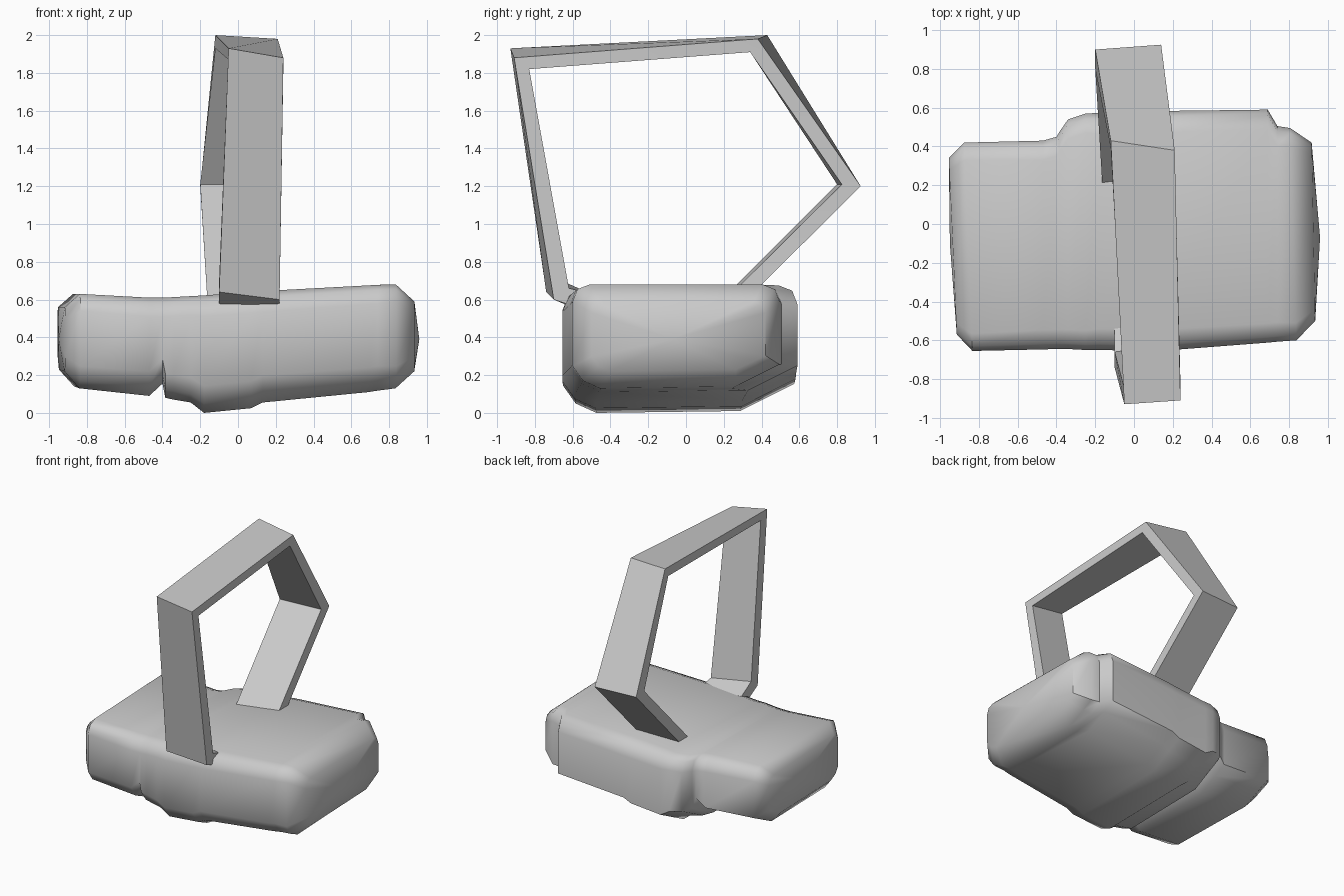
import bpy, bmesh, math

if "Cube" in bpy.data.objects:
    bpy.data.objects.remove(bpy.data.objects["Cube"])


def finish(name, bm, angle):
    bmesh.ops.recalc_face_normals(bm, faces=bm.faces)
    me = bpy.data.meshes.new(name)
    bm.to_mesh(me)
    bm.free()
    ob = bpy.data.objects.new(name, me)
    bpy.context.collection.objects.link(ob)
    bpy.ops.object.select_all(action='DESELECT')
    bpy.context.view_layer.objects.active = ob
    ob.select_set(True)
    bpy.ops.object.shade_smooth_by_angle(angle=math.radians(angle))
    return ob


def loft(name, rings, angle, tips=None):
    bm = bmesh.new()
    vs = [[bm.verts.new(p) for p in r] for r in rings]
    n = len(vs[0])
    for a, b in zip(vs, vs[1:]):
        for i in range(n):
            j = (i + 1) % n
            bm.faces.new((a[i], a[j], b[j], b[i]))
    for k, end in enumerate((vs[0], vs[-1])):
        if tips:
            t = bm.verts.new(tips[k])
            for i in range(n):
                bm.faces.new((end[i], end[(i + 1) % n], t))
        else:
            bm.faces.new(end)
    return finish(name, bm, angle)


def section(x, y0, y1, z0, z1, c, k):
    # chamfered box outline, its underside rising towards the back
    d = c * 0.28
    pts = [(y0, z0 + c * 1.3), (y0, z1 - c), (y0 + d, z1 - d), (y0 + c, z1),
           (y1 - c, z1), (y1 - d, z1 - d), (y1, z1 - c), (y1, z0 + c * 1.4),
           (y1 - c, z0 + c * .9), (y1 - 2.6 * c, z0 + .01),
           (y0 + 1.6 * c, z0), (y0 + .6 * c, z0 + .45 * c)]
    return [(x + k * y, y, z) for y, z in pts]


# Body: cross-sections along x (x, front, back, bottom, top, chamfer, end slant)
body = [
    (-.94, -.57, .34, .22, .56, .06, -.045),
    (-.86, -.655, .42, .13, .63, .09, -.04),
    (-.47, -.647, .43, .09, .61, .10, 0),
    (-.40, -.645, .45, .155, .61, .10, 0),
    (-.385, -.645, .475, .08, .61, .10, 0),
    (-.34, -.645, .54, .07, .613, .10, 0),
    (-.25, -.65, .57, .055, .618, .10, 0),
    (-.18, -.65, .573, .0, .622, .11, 0),
    (.07, -.655, .58, .025, .64, .11, 0),
    (.13, -.655, .583, .055, .645, .11, 0),
    (.69, -.612, .59, .11, .675, .10, 0),
    (.74, -.607, .505, .118, .678, .10, 0),
    (.82, -.60, .495, .13, .68, .09, -.03),
    (.925, -.50, .42, .22, .59, .06, -.02),
]
loft("body", [section(*s) for s in body], 50,
     [(-.95, -.1, .39), (.96, -.07, .39)])

# Strap: left outer point, right outer point, inward offset (y, z)
strap = [
    (-.10, -.56, .54, .22, -.52, .54, .02, .09),
    (-.10, -.74, .64, .22, -.70, .60, .08, .06),
    (-.05, -.93, 1.93, .24, -.91, 1.88, .08, -.06),
    (-.12, .43, 2.0, .21, .38, 1.98, -.04, -.07),
    (-.20, .90, 1.2, .14, .925, 1.2, -.10, .01),
    (-.16, .26, .56, .18, .28, .56, -.11, .0),
]
rings = [[(a, b, c), (d, e, f), (d, e + g, f + h), (a, b + g, c + h)]
         for a, b, c, d, e, f, g, h in strap]
loft("carry_strap", rings, 30)
